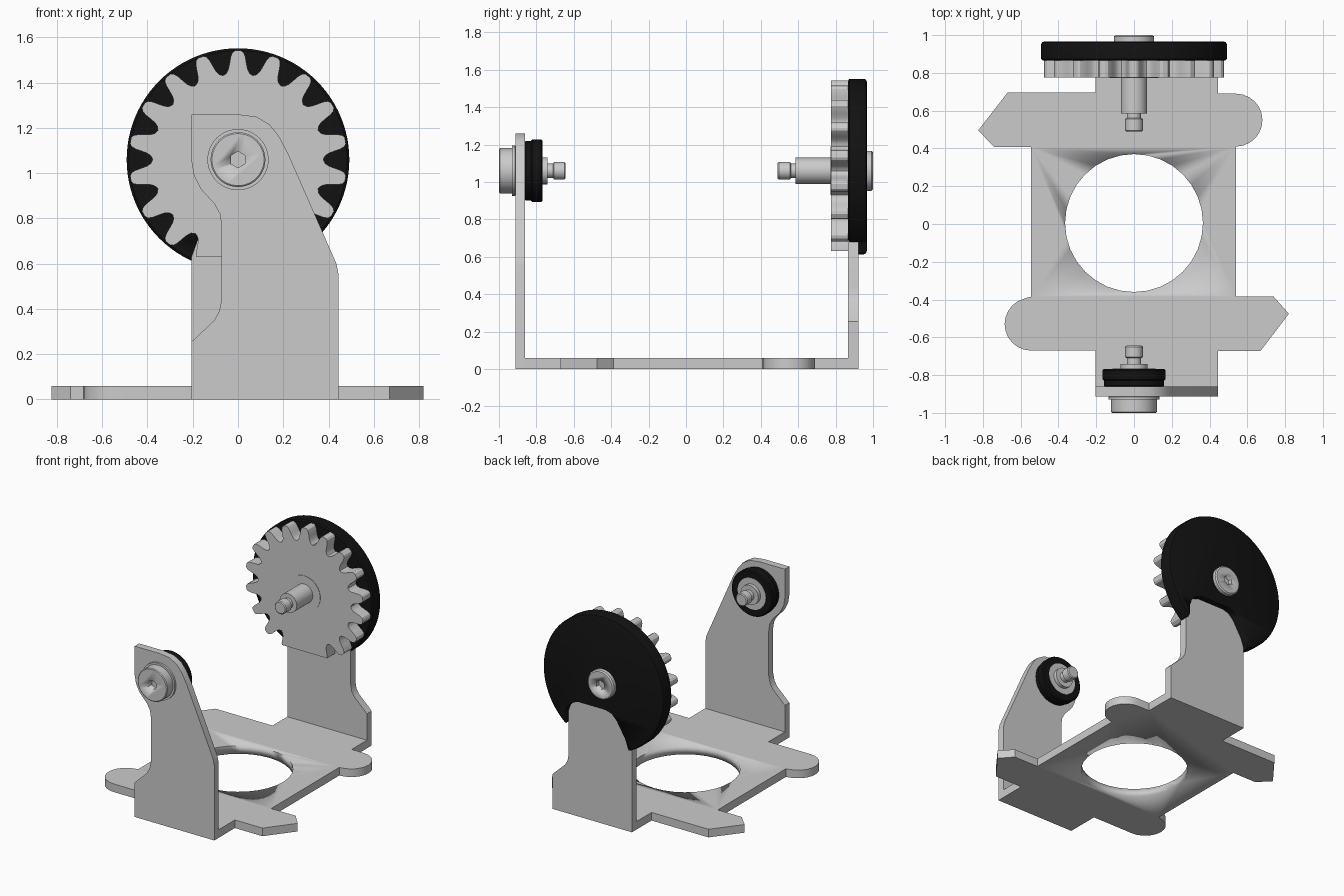
import bpy, bmesh
from math import sin, cos, pi, radians

if "Cube" in bpy.data.objects:
    bpy.data.objects.remove(bpy.data.objects["Cube"])

AXLE_Z = 1.06


def finish(name, bm, color=None, smooth=True):
    bmesh.ops.recalc_face_normals(bm, faces=bm.faces[:])
    me = bpy.data.meshes.new(name)
    bm.to_mesh(me)
    bm.free()
    ob = bpy.data.objects.new(name, me)
    bpy.context.collection.objects.link(ob)
    bpy.ops.object.select_all(action='DESELECT')
    bpy.context.view_layer.objects.active = ob
    ob.select_set(True)
    if smooth:
        bpy.ops.object.shade_smooth_by_angle(angle=radians(30))
    if color:
        me.materials.append(color)
    return ob


def prism(name, pts, a, b, axis='Y'):
    """Extrude a 2D outline from a to b along Y (outline in xz) or Z (outline in xy)."""
    bm = bmesh.new()
    place = (lambda u, v, w: (u, w, v)) if axis == 'Y' else (lambda u, v, w: (u, v, w))
    lo = [bm.verts.new(place(u, v, a)) for u, v in pts]
    hi = [bm.verts.new(place(u, v, b)) for u, v in pts]
    bm.faces.new(lo)
    bm.faces.new(hi)
    for i in range(len(pts)):
        j = (i + 1) % len(pts)
        bm.faces.new((lo[i], lo[j], hi[j], hi[i]))
    return finish(name, bm)


def lathe(name, profile, color=None, n=48):
    """Turn a (y, radius) profile around the axle line; ends are capped."""
    bm = bmesh.new()
    rings = [[bm.verts.new((r * sin(2 * pi * k / n), y, AXLE_Z + r * cos(2 * pi * k / n)))
              for k in range(n)] for y, r in profile]
    for r0, r1 in zip(rings, rings[1:]):
        for k in range(n):
            m = (k + 1) % n
            bm.faces.new((r0[k], r0[m], r1[m], r1[k]))
    bm.faces.new(rings[0])
    bm.faces.new(rings[-1])
    return finish(name, bm, color)


def cut(ob, cutter):
    mod = ob.modifiers.new("cut", 'BOOLEAN')
    mod.operation = 'DIFFERENCE'
    mod.solver = 'EXACT'
    mod.object = cutter
    bpy.context.view_layer.objects.active = ob
    bpy.ops.object.modifier_apply(modifier=mod.name)
    bpy.data.objects.remove(cutter)


def arc(cx, cy, r, a0, a1, n):
    return [(cx + r * cos(radians(a0 + (a1 - a0) * i / n)),
             cy + r * sin(radians(a0 + (a1 - a0) * i / n))) for i in range(n + 1)]


black = bpy.data.materials.new("black_plastic")
black.diffuse_color = (0.006, 0.006, 0.006, 1)
black.use_nodes = True
black.node_tree.nodes["Principled BSDF"].inputs["Base Color"].default_value = black.diffuse_color

# Base plate: tabbed outline with a round hole
outline = [(-.205, -.86), (.445, -.86), (.445, -.672), (.67, -.672), (.82, -.475), (.74, -.385),
           (.54, -.385), (.54, .41)]
outline += arc(.54, .55, .14, -90, 90, 12)[1:]
outline += [(.445, .69), (.445, .867), (-.205, .867), (-.205, .695), (-.67, .695), (-.825, .495),
            (-.74, .408), (-.545, .408), (-.545, -.385)]
outline += arc(-.545, -.53, .14, 90, 270, 12)[1:]
outline += [(-.205, -.67)]
base = prism("base_plate", outline, 0, .06, 'Z')
cut(base, prism("hole_cutter", arc(0, .005, .365, 0, 348.75, 31), -.1, .2, 'Z'))

# Upright brackets
prism("front_bracket", [(-.205, 0), (.445, 0), (.445, .55), (.435, .6), (.22, 1.09), (.18, 1.165),
      (.14, 1.215), (.08, 1.25), (0, 1.26), (-.205, 1.26), (-.205, 1.05), (-.195, .99), (-.165, .93),
      (-.105, .865), (-.08, .82), (-.073, .77), (-.073, .44), (-.083, .39), (-.105, .35),
      (-.205, .255)], -.912, -.86)
back_shape = [(-.205, 0), (.445, 0), (.445, .255), (.34, .355), (.32, .39), (.312, .44), (.312, .76),
              (.295, .81), (.26, .85), (.2, .87), (-.02, .87), (-.07, .855), (-.11, .815),
              (-.18, .7), (-.205, .63)]
prism("back_bracket", back_shape, .867, .923)

# Large black disc, notched around the back bracket
disc = lathe("large_disc", [(.866, .482), (.874, .492), (.95, .492), (.962, .487), (.967, .475)],
             black, 96)
cut(disc, prism("notch_cutter", back_shape, .8, 1.1))

# Gear with 18 teeth, trimmed flat at the bottom
half = [(-10, .377), (-7.6, .385), (-6, .402), (-4.9, .43), (-4.1, .455), (-3, .474), (-1.5, .482)]
tooth = half + [(-a, r) for a, r in reversed(half[1:])]
gear = []
for t in range(18):
    for da, r in tooth:
        a = t * 20 + da
        if 157 < a < 203:
            continue
        gear.append((r * sin(radians(a)),
                     max(.63, AXLE_Z + r * cos(radians(a)))))
    if t == 8:
        gear += [(.16, .63), (-.16, .63)]
prism("gear", gear, .775, .866)

# Back axle with washer and socket head
lathe("gear_washer", [(.772, .13), (.776, .13)])
lathe("back_axle", [(.49, .04), (.496, .047), (.556, .047), (.562, .038), (.585, .038),
                    (.585, .07), (.8, .07)])
back_cap = lathe("back_axle_head", [(.96, .107), (.992, .107), (1, .098)])

# Front axle, black roller and socket head
front_cap = lathe("front_axle_head", [(-1, .115), (-.995, .121), (-.93, .121), (-.93, .135),
                                      (-.915, .135), (-.911, .13)])
lathe("roller", [(-.861, .155), (-.855, .16), (-.828, .16), (-.822, .168), (-.775, .168),
                 (-.768, .16)], black)
lathe("roller_hub", [(-.8, .115), (-.766, .115)])
lathe("front_axle", [(-.78, .072), (-.74, .072), (-.74, .038), (-.71, .038), (-.705, .047),
                     (-.65, .047), (-.644, .04)])

# Hex sockets in both heads
for cap, y0, y1 in ((back_cap, .97, 1.1), (front_cap, -1.1, -.96)):
    cut(cap, lathe("socket_cutter", [(y0, .036), (y1, .036)], n=6))
